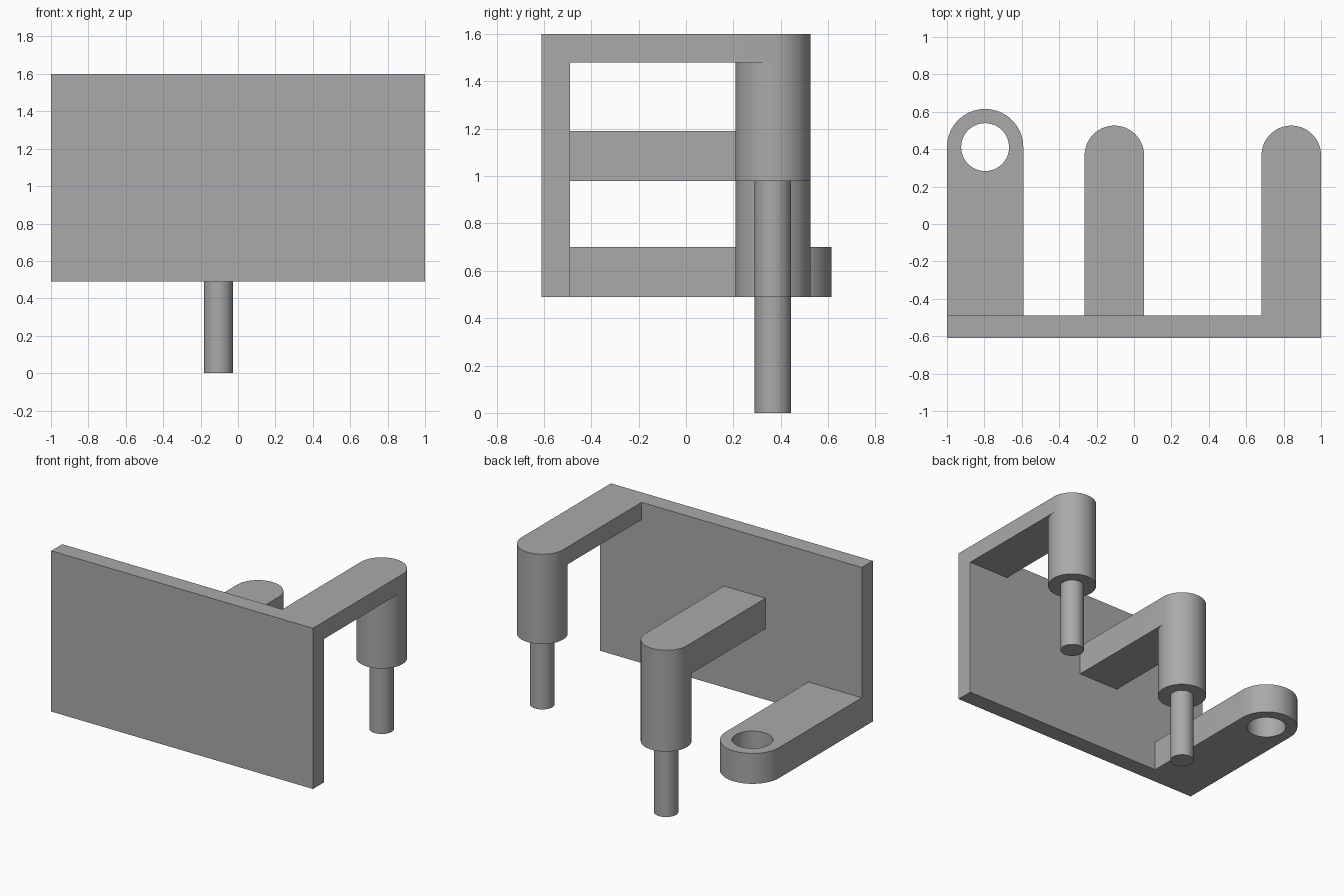
import bpy, bmesh
from math import cos, sin, pi

cube = bpy.data.objects.get("Cube")
if cube:
    bpy.data.objects.remove(cube, do_unlink=True)

grey = bpy.data.materials.new("plain grey")
grey.use_nodes = True
COLOUR = (0.4, 0.4, 0.4, 1)
grey.diffuse_color = COLOUR
grey.node_tree.nodes["Principled BSDF"].inputs["Base Color"].default_value = COLOUR

PLATE_FRONT, PLATE_BACK = -0.61, -0.49
PLATE_BOTTOM, PLATE_TOP = 0.49, 1.6


def prism(name, outline, z0, z1):
    """Extrude a flat outline from z0 up to z1."""
    bm = bmesh.new()
    face = bm.faces.new([bm.verts.new((x, y, z0)) for x, y in outline])
    grown = bmesh.ops.extrude_face_region(bm, geom=[face])["geom"]
    top = [v for v in grown if isinstance(v, bmesh.types.BMVert)]
    bmesh.ops.translate(bm, verts=top, vec=(0, 0, z1 - z0))
    bmesh.ops.recalc_face_normals(bm, faces=bm.faces)
    mesh = bpy.data.meshes.new(name)
    bm.to_mesh(mesh)
    bm.free()
    mesh.materials.append(grey)
    obj = bpy.data.objects.new(name, mesh)
    bpy.context.collection.objects.link(obj)
    return obj


def arc(x, y, r, sweep, count):
    return [(x + r * cos(sweep * i / count), y + r * sin(sweep * i / count))
            for i in range(count + 1)]


def cylinder(name, x, y, r, z0, z1):
    return prism(name, arc(x, y, r, 2 * pi, 64)[:-1], z0, z1)


def arm(name, x, y, r, z0, z1):
    """Bar reaching back from the plate, with a half-round end."""
    outline = [(x - r, PLATE_BACK), (x + r, PLATE_BACK)] + arc(x, y, r, pi, 32)
    return prism(name, outline, z0, z1)


def smooth(obj):
    bpy.ops.object.select_all(action='DESELECT')
    obj.select_set(True)
    bpy.context.view_layer.objects.active = obj
    bpy.ops.object.shade_smooth_by_angle(angle=pi / 6)


# Front plate
prism("front_plate", [(-1, PLATE_FRONT), (1, PLATE_FRONT),
                      (1, PLATE_BACK), (-1, PLATE_BACK)], PLATE_BOTTOM, PLATE_TOP)

# Two arms, each carrying a hanging post with a thinner pin
POST_Y, POST_R, PIN_R, PIN_LENGTH = 0.367, 0.159, 0.077, 0.49
for side, x, post_bottom, arm_bottom, arm_top in (
        ("left", 0.841, 0.98, 1.48, PLATE_TOP),
        ("middle", -0.105, PLATE_BOTTOM, 0.98, 1.19)):
    for part in (
            arm(side + "_arm", x, POST_Y, POST_R, arm_bottom, arm_top),
            cylinder(side + "_post", x, POST_Y, POST_R, post_bottom, arm_bottom),
            cylinder(side + "_pin", x, POST_Y, PIN_R, post_bottom - PIN_LENGTH, post_bottom)):
        smooth(part)

# Low arm with a round hole through its end
LUG_X, LUG_Y, LUG_R, HOLE_R = -0.796, 0.411, 0.204, 0.128
lug = arm("right_lug", LUG_X, LUG_Y, LUG_R, PLATE_BOTTOM, 0.7)
cutter = cylinder("hole_cutter", LUG_X, LUG_Y, HOLE_R, 0.4, 0.8)
cutter.hide_render = True
hole = lug.modifiers.new("hole", 'BOOLEAN')
hole.operation = 'DIFFERENCE'
hole.solver = 'EXACT'
hole.object = cutter
bpy.context.view_layer.objects.active = lug
bpy.ops.object.modifier_apply(modifier=hole.name)
bpy.data.objects.remove(cutter, do_unlink=True)
smooth(lug)
